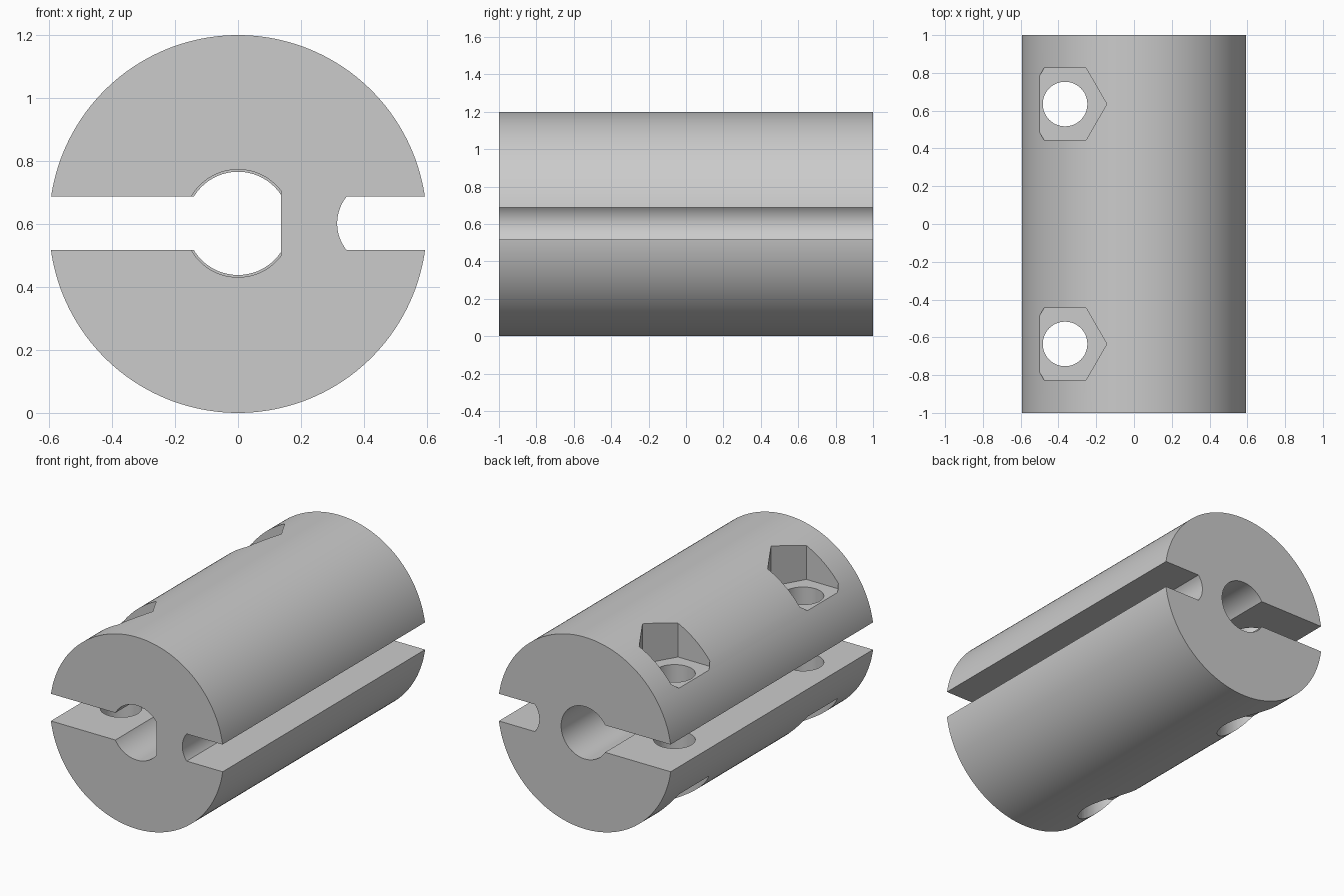
import bpy
import bmesh
from math import cos, sin, pi, acos, asin, sqrt

cube = bpy.data.objects.get("Cube")
if cube:
    bpy.data.objects.remove(cube, do_unlink=True)

RADIUS, MID = 0.6, 0.6          # body radius and axis height
SLOT_MID, SLOT_HALF = 0.602, 0.085
SCREW_X, SCREW_Y = -0.365, 0.635
SEAT = sqrt(RADIUS ** 2 - 0.25)  # seat distance from the axis

grey = bpy.data.materials.new("light grey")
grey.use_nodes = True
colour = (0.6, 0.6, 0.6, 1)
grey.diffuse_color = colour
grey.node_tree.nodes["Principled BSDF"].inputs["Base Color"].default_value = colour


def arc(cx, cy, r, start=0, end=2 * pi, n=64, closed=False):
    """Points on an arc; a full circle leaves out the repeated end."""
    count = n if end - start > 6.28 else n + 1
    return [(cx + r * cos(start + (end - start) * i / n),
             cy + r * sin(start + (end - start) * i / n)) for i in range(count)]


def prism(name, outline, axis, low, high):
    """Extrude an outline along y (points are x, z) or along z (points are x, y)."""
    bm = bmesh.new()
    place = (lambda a, b: (a, low, b)) if axis == "y" else (lambda a, b: (a, b, low))
    face = bm.faces.new([bm.verts.new(place(a, b)) for a, b in outline])
    new = bmesh.ops.extrude_face_region(bm, geom=[face])["geom"]
    shift = (0, high - low, 0) if axis == "y" else (0, 0, high - low)
    bmesh.ops.translate(bm, vec=shift, verts=[g for g in new if isinstance(g, bmesh.types.BMVert)])
    bmesh.ops.recalc_face_normals(bm, faces=bm.faces)
    mesh = bpy.data.meshes.new(name)
    bm.to_mesh(mesh)
    bm.free()
    mesh.materials.append(grey)
    obj = bpy.data.objects.new(name, mesh)
    bpy.context.collection.objects.link(obj)
    return obj


# Main cylinder lying along y
body = prism("coupling_body", arc(0, MID, RADIUS, n=160), "y", -1, 1)
cutters = []

# Bore: D-shaped at the front, slightly smaller and round at the back
front_r, flat = 0.171, 0.137
a = acos(flat / front_r)
cutters.append(prism("d_bore_cutter", arc(0, SLOT_MID, front_r, a, 2 * pi - a), "y", -1.1, 0))
cutters.append(prism("round_bore_cutter", arc(0, SLOT_MID, 0.164), "y", -0.01, 1.1))

# Clamping slot that opens into the bore
z0, z1 = SLOT_MID - SLOT_HALF, SLOT_MID + SLOT_HALF
cutters.append(prism("clamp_slot_cutter", [(-0.7, z0), (-0.1, z0), (-0.1, z1), (-0.7, z1)], "y", -1.1, 1.1))

# Relief slot on the other side, with a rounded inner end
end_r = 0.135
b = asin(SLOT_HALF / end_r)
cutters.append(prism("relief_slot_cutter",
                     arc(0.315 + end_r, SLOT_MID, end_r, pi - b, pi + b, n=24) + [(0.7, z0), (0.7, z1)],
                     "y", -1.1, 1.1))

# Screw holes, hexagonal nut pockets above and round head recesses below
for y in (-SCREW_Y, SCREW_Y):
    cutters.append(prism("screw_hole_cutter", arc(SCREW_X, y, 0.118, n=48), "z", -0.1, 1.3))
    cutters.append(prism("nut_pocket_cutter", arc(SCREW_X, y, 0.221, n=6), "z", MID + SEAT, 1.3))
    cutters.append(prism("head_recess_cutter", arc(SCREW_X, y, 0.2, n=48), "z", -0.1, MID - SEAT))

# Cut everything out of the body
bpy.context.view_layer.objects.active = body
for cutter in cutters:
    mod = body.modifiers.new(cutter.name, "BOOLEAN")
    mod.operation, mod.solver, mod.object = "DIFFERENCE", "EXACT", cutter
    bpy.ops.object.modifier_apply(modifier=mod.name)
    bpy.data.objects.remove(cutter, do_unlink=True)

# One colour, smooth curves with sharp edges
body.data.materials.clear()
body.data.materials.append(grey)
for polygon in body.data.polygons:
    polygon.material_index = 0
bpy.ops.object.select_all(action="DESELECT")
body.select_set(True)
bpy.ops.object.shade_smooth_by_angle(angle=pi / 6)
